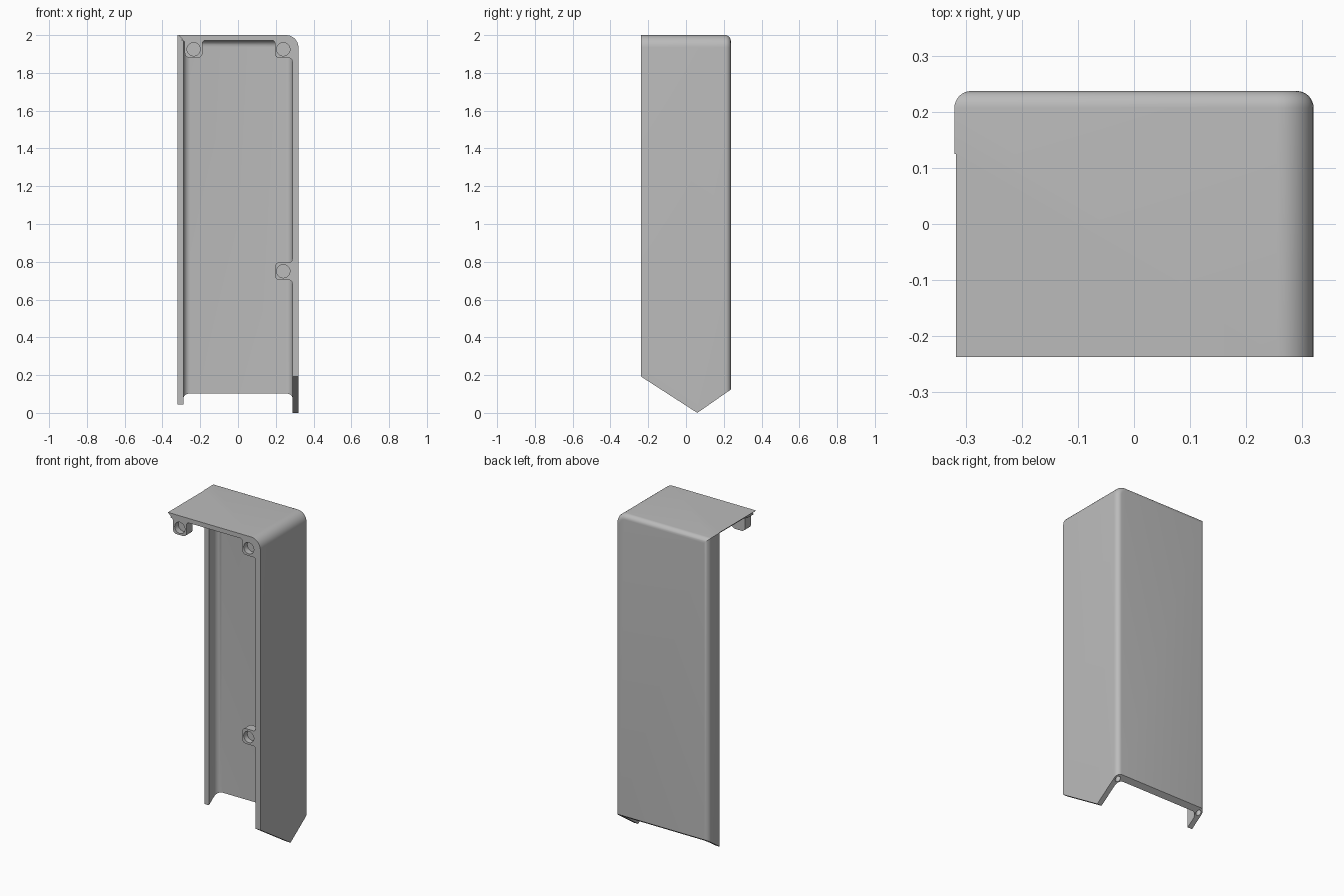
import bpy, bmesh, math
from mathutils import Vector

if "Cube" in bpy.data.objects:
    bpy.data.objects.remove(bpy.data.objects["Cube"])

grey = bpy.data.materials.new("light_grey")
grey.use_nodes = True
colour = (0.5, 0.5, 0.5, 1)
grey.diffuse_color = colour
grey.node_tree.nodes["Principled BSDF"].inputs["Base Color"].default_value = colour


def rounded(corners, steps=8):
    """Fillet a polygon given as (u, v, radius) corners."""
    out = []
    for i, (u, v, r) in enumerate(corners):
        p = Vector((u, v))
        if r == 0:
            out.append(p)
            continue
        a = (Vector(corners[i - 1][:2]) - p).normalized()
        b = (Vector(corners[(i + 1) % len(corners)][:2]) - p).normalized()
        half = a.angle(b) / 2
        centre = p + (a + b).normalized() * r / math.sin(half)
        start = p + a * r / math.tan(half) - centre
        end = p + b * r / math.tan(half) - centre
        sweep = start.angle(end)
        for k in range(steps + 1):
            t = k / steps
            arc = start * math.sin((1 - t) * sweep) + end * math.sin(t * sweep)
            out.append(centre + arc / math.sin(sweep))
    return out


def prism(name, points, lo, hi, axis="y", bevel=0):
    """Extrude a profile along an axis, optionally rounding the far rim."""
    place = {"x": lambda p, d: (d, p[0], p[1]),
             "y": lambda p, d: (p[0], d, p[1]),
             "z": lambda p, d: (p[0], p[1], d)}[axis]
    bm = bmesh.new()
    near = [bm.verts.new(place(p, lo)) for p in points]
    far = [bm.verts.new(place(p, hi)) for p in points]
    bm.faces.new(near)
    rim = bm.faces.new(far[::-1])
    for i in range(len(near)):
        j = (i + 1) % len(near)
        bm.faces.new((near[i], far[i], far[j], near[j]))
    bmesh.ops.recalc_face_normals(bm, faces=bm.faces)
    if bevel:
        bmesh.ops.bevel(bm, geom=list(rim.edges), offset=bevel, segments=8,
                        profile=0.5, affect="EDGES")
    mesh = bpy.data.meshes.new(name)
    bm.to_mesh(mesh)
    bm.free()
    mesh.materials.append(grey)
    obj = bpy.data.objects.new(name, mesh)
    bpy.context.collection.objects.link(obj)
    return obj


def activate(obj):
    bpy.ops.object.select_all(action="DESELECT")
    obj.select_set(True)
    bpy.context.view_layer.objects.active = obj


def cut(obj, cutter):
    activate(obj)
    mod = obj.modifiers.new("cut", "BOOLEAN")
    mod.operation, mod.solver, mod.object = "DIFFERENCE", "EXACT", cutter
    bpy.ops.object.modifier_apply(modifier=mod.name)
    bpy.data.objects.remove(cutter)


def smooth(obj):
    activate(obj)
    bpy.ops.object.shade_smooth_by_angle(angle=math.radians(30))


def circle(u, v, r, n=32):
    return [(u + r * math.cos(k * math.tau / n), v + r * math.sin(k * math.tau / n))
            for k in range(n)]


def outline(side, top, r):
    return rounded([(-side, -0.3, 0), (side, -0.3, 0), (side, top, r), (-side, top, 0)])


# Cover shell: rounded block, hollowed from the front and open below
FRONT, BACK = -0.237, 0.237
shell = prism("cover_shell", outline(0.32, 2.0, 0.065), FRONT, BACK, bevel=0.03)
inner = outline(0.288, 1.972, 0.037)
inner = [(u, v if v > 0 else -0.6) for u, v in inner]
cut(shell, prism("cavity", inner, -0.5, 0.207, bevel=0.034))

# Pointed lower end
cut(shell, prism("lower_cut", [(-0.5, -1), (0.5, -1), (0.5, 0.307), (0.06, 0),
                               (-0.5, 0.361)], -1, 1, axis="x"))

# Short flange on the right side, with a slanted end on the top plate
cut(shell, prism("flange_cut", [(-0.5, -1), (-0.28, -1), (-0.28, 1.965), (-0.317, 2.0),
                                (-0.5, 2.173)], -0.6, 0.125))

# Small pin holes in the lower back corners
for x in (-0.295, 0.295):
    cut(shell, prism("pin_hole", circle(x, 0.21, 0.015, 16), -0.1, 0.2, axis="z"))
smooth(shell)

# Screw bosses joined to the walls with small fillets
tab = rounded([(0.052, -0.065, 0), (0.047, -0.065, 0), (0.047, -0.047, 0.015),
               (-0.045, -0.047, 0.025), (-0.045, 0.047, 0.025),
               (0.047, 0.047, 0.015), (0.047, 0.065, 0), (0.052, 0.065, 0)])
corner = rounded([(0.052, -0.065, 0), (0.047, -0.065, 0), (0.047, -0.047, 0.015),
                  (-0.045, -0.047, 0.025), (-0.045, 0.047, 0.015),
                  (-0.065, 0.047, 0), (-0.065, 0.052, 0), (0.052, 0.052, 0)])
hanging = [(v, u) for u, v in tab]
for name, profile, x, z in (("upper_right_boss", hanging, -0.235, 1.925),
                            ("upper_left_boss", corner, 0.24, 1.925),
                            ("lower_left_boss", tab, 0.24, 0.75)):
    boss = prism(name, [(x + u, z + v) for u, v in profile], FRONT, FRONT + 0.058)
    cut(boss, prism("screw_hole", circle(x, z, 0.035), FRONT - 0.1, FRONT + 0.035))
    smooth(boss)
